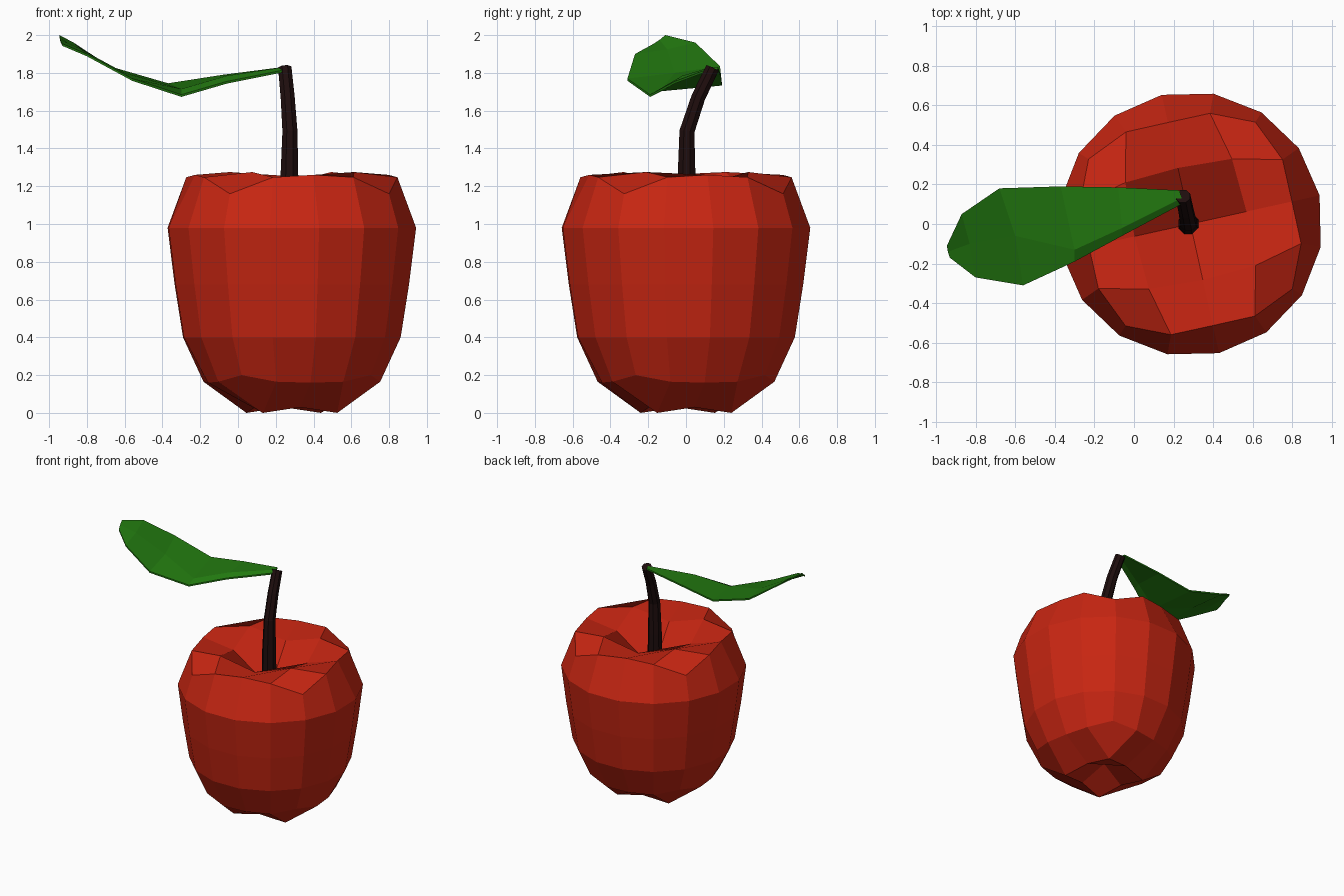
import bpy, bmesh, math
from mathutils import Vector

cube = bpy.data.objects.get("Cube")
if cube:
    bpy.data.objects.remove(cube, do_unlink=True)


def material(name, color):
    mat = bpy.data.materials.new(name)
    mat.use_nodes = True
    mat.diffuse_color = color
    mat.node_tree.nodes["Principled BSDF"].inputs["Base Color"].default_value = color
    return mat


def finish(name, bm, mat):
    bmesh.ops.recalc_face_normals(bm, faces=bm.faces)
    mesh = bpy.data.meshes.new(name)
    bm.to_mesh(mesh)
    bm.free()
    mesh.materials.append(mat)
    obj = bpy.data.objects.new(name, mesh)
    bpy.context.collection.objects.link(obj)
    return obj


red = material("apple red", (0.58, 0.019, 0.006, 1))
brown = material("dark bark", (0.013, 0.004, 0.004, 1))
green = material("leaf green", (0.016, 0.19, 0.005, 1))

# Fruit: a gridded cube whose square rings are rounded and dimpled at both ends
CENTER_X = 0.285
SIDE = {1: (0.668, 0.98), 0: (0.63, 0.68), -1: (0.585, 0.4)}


def fruit_point(co):
    i, j, k = (round(c) for c in co)
    ring = max(abs(i), abs(j))
    corner = min(abs(i), abs(j)) / ring if ring else 0
    # walk around the square as equal angles
    if abs(i) >= abs(j):
        angle = (45 * j / i if i else 0) + (180 if i < 0 else 0)
    else:
        angle = 90 - 45 * i / j + (180 if j < 0 else 0)
    angle = math.radians(angle + 12.5)
    if abs(k) < 2:
        r, z = SIDE[k]
    elif k == 2:
        r, z = [(0, 0.95),
                (0.29 + 0.1 * corner, 1.2 + 0.075 * corner),
                (0.525 + 0.085 * corner, 1.26 - 0.1 * corner ** 3)][ring]
    else:
        r, z = [(0, 0.12),
                (0.2 + 0.085 * corner, 0.03 - 0.03 * corner),
                (0.455 + 0.04 * corner, 0.16 + 0.04 * corner ** 3)][ring]
    return Vector((CENTER_X + r * math.cos(angle), r * math.sin(angle), z))


bm = bmesh.new()
bmesh.ops.create_cube(bm, size=4)
bmesh.ops.subdivide_edges(bm, edges=bm.edges[:], cuts=3, use_grid_fill=True)
for v in bm.verts:
    v.co = fruit_point(v.co)
finish("fruit", bm, red)

# Stem: a tapering eight-sided tube bending backwards
path = [((0.275, 0, 0.95), 0.055), ((0.272, 0.003, 1.25), 0.051),
        ((0.275, 0.005, 1.49), 0.043), ((0.263, 0.065, 1.67), 0.04),
        ((0.248, 0.14, 1.825), 0.038)]
bm = bmesh.new()
rings = []
for n, (p, r) in enumerate(path):
    before, after = path[max(n - 1, 0)][0], path[min(n + 1, len(path) - 1)][0]
    turn = Vector((0, 0, 1)).rotation_difference(Vector(after) - Vector(before))
    ring = []
    for s in range(8):
        a = math.tau * (s + 0.5) / 8
        ring.append(bm.verts.new(Vector(p) + turn @ Vector((r * math.cos(a), r * math.sin(a), 0))))
    rings.append(ring)
for low, high in zip(rings, rings[1:]):
    for s in range(8):
        t = (s + 1) % 8
        bm.faces.new((low[s], low[t], high[t], high[s]))
bm.faces.new(rings[0][::-1])
bm.faces.new(rings[-1])
finish("stem", bm, brown)

# Leaf: cross-sections from stem to tip, each as back edge, fold and front edge
sections = [
    ((0.23, 0.17, 1.83), (0.24, 0.13, 1.83), (0.24, 0.1, 1.815)),
    ((-0.08, 0.185, 1.79), (-0.06, -0.02, 1.785), (-0.06, -0.06, 1.755)),
    ((-0.37, 0.19, 1.745), (-0.3, -0.13, 1.715), (-0.3, -0.19, 1.685)),
    ((-0.68, 0.18, 1.835), (-0.6, -0.06, 1.8), (-0.56, -0.31, 1.77)),
    ((-0.87, 0.05, 1.96), (-0.83, -0.1, 1.925), (-0.8, -0.27, 1.9)),
    ((-0.945, -0.11, 2.0), (-0.94, -0.14, 1.975), (-0.93, -0.17, 1.955)),
]
bm = bmesh.new()
rows = []
for section in sections:
    top = [bm.verts.new(p) for p in section]
    under = [bm.verts.new(Vector(p) - Vector((0, 0, 0.012))) for p in section]
    rows.append(top + under[::-1])
for a, b in zip(rows, rows[1:]):
    for s in range(6):
        t = (s + 1) % 6
        bm.faces.new((a[s], a[t], b[t], b[s]))
bm.faces.new(rows[0])
bm.faces.new(rows[-1][::-1])
finish("leaf", bm, green)
